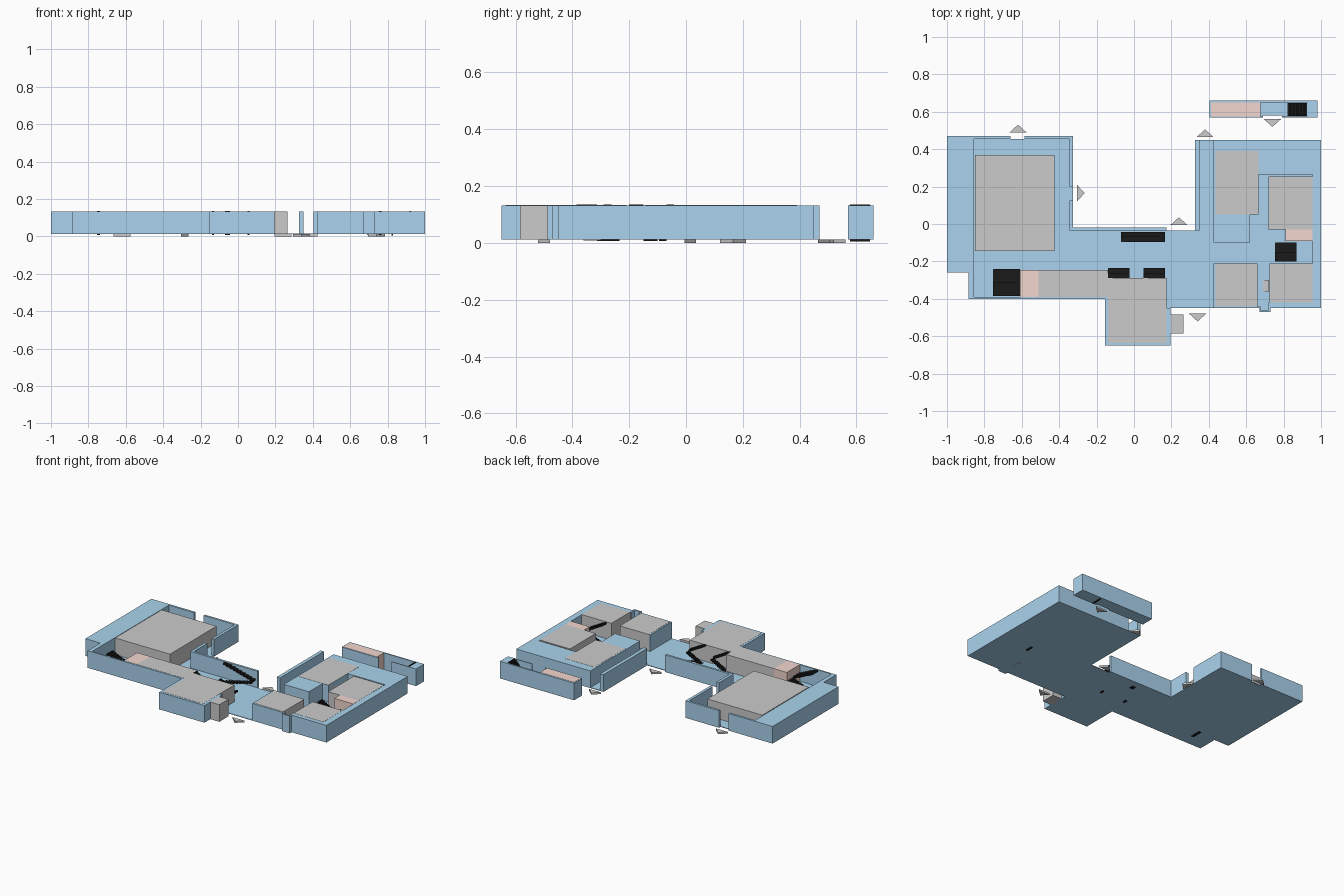
import bpy, bmesh, math

BASE, FLOOR, TOP = 0.012, 0.016, 0.132


def material(name, rgb):
    m = bpy.data.materials.new(name)
    m.diffuse_color = (*rgb, 1)
    return m


BLUE = material("blue", (0.40, 0.65, 0.85))
PINK = material("pink", (0.90, 0.68, 0.62))
BLACK = material("black", (0.01, 0.01, 0.01))


def finish(name, bm, mat):
    bmesh.ops.recalc_face_normals(bm, faces=bm.faces)
    me = bpy.data.meshes.new(name)
    bm.to_mesh(me)
    bm.free()
    ob = bpy.data.objects.new(name, me)
    bpy.context.collection.objects.link(ob)
    if mat:
        me.materials.append(mat)


def add_prism(bm, pts, z0, z1):
    face = bm.faces.new([bm.verts.new((x, y, z0)) for x, y in pts])
    ext = bmesh.ops.extrude_face_region(bm, geom=[face], use_keep_orig=True)
    for v in ext["geom"]:
        if isinstance(v, bmesh.types.BMVert):
            v.co.z = z1


def prism(name, pts, z0, z1, mat=None):
    bm = bmesh.new()
    add_prism(bm, pts, z0, z1)
    finish(name, bm, mat)


def rect(x0, x1, y0, y1):
    return [(x0, y0), (x1, y0), (x1, y1), (x0, y1)]


def flight(bm, x0, x1, y0, y1, z0, z1, n=9):
    """Row of overlapping treads climbing from x0 to x1."""
    dx, dz = (x1 - x0) / n, (z1 - z0) / n
    for i in range(n):
        xa, xb = sorted((x0 + i * dx, x0 + (i + 1) * dx))
        add_prism(bm, rect(xa, xb, y0, y1), z0 + (i - 0.6) * dz, z0 + (i + 1) * dz)


def switchback(name, x0, x1, y_low, y_high):
    """Lower flight to a landing at x1, upper flight back to x0."""
    bm = bmesh.new()
    ym, zm = (y_low + y_high) / 2, 0.072
    flight(bm, x0, x1, *sorted((y_low, ym)), 0.011, zm)
    flight(bm, x1, x0, *sorted((ym, y_high)), zm, 0.136)
    finish(name, bm, BLACK)


# Ground slab of the main building, notched at the north door
prism("main_floor", [
    (-1, 0.47), (-0.66, 0.47), (-0.66, 0.455), (-0.585, 0.455), (-0.585, 0.47),
    (-0.325, 0.47), (-0.325, -0.02), (0.175, -0.02), (0.175, -0.035), (0.325, -0.035),
    (0.325, 0.45), (1, 0.45), (1, -0.45), (0.73, -0.45), (0.73, -0.47), (0.67, -0.47),
    (0.67, -0.45), (0.195, -0.45), (0.195, -0.65), (-0.155, -0.65), (-0.155, -0.40),
    (-0.885, -0.40), (-0.885, -0.26), (-1, -0.26)], BASE, FLOOR, BLUE)

# Full-height blue walls and solid masses
prism("west_wall", [
    (-0.66, 0.47), (-1, 0.47), (-1, -0.26), (-0.885, -0.26), (-0.885, -0.40),
    (-0.155, -0.40), (-0.155, -0.65), (0.195, -0.65), (0.195, -0.45), (0.175, -0.45),
    (0.175, -0.635), (-0.14, -0.635), (-0.14, -0.39), (-0.855, -0.39),
    (-0.855, 0.455), (-0.66, 0.455)], BASE, TOP, BLUE)
prism("hall_corner_wall", [
    (-0.585, 0.47), (-0.325, 0.47), (-0.325, 0.20), (-0.345, 0.20),
    (-0.345, 0.455), (-0.585, 0.455)], BASE, TOP, BLUE)
prism("courtyard_wall", [
    (-0.345, 0.125), (-0.325, 0.125), (-0.325, -0.02), (0.175, -0.02),
    (0.175, -0.035), (-0.345, -0.035)], BASE, TOP, BLUE)
prism("courtyard_east_wall", rect(0.325, 0.35, -0.035, 0.45), BASE, TOP, BLUE)
prism("east_wing_mass", [
    (0.425, 0.45), (1, 0.45), (1, -0.45), (0.73, -0.45), (0.73, -0.47), (0.67, -0.47),
    (0.67, -0.45), (0.425, -0.45), (0.425, -0.21), (0.435, -0.21), (0.435, -0.44),
    (0.675, -0.44), (0.675, -0.46), (0.72, -0.46), (0.72, -0.42), (0.955, -0.42),
    (0.955, 0.265), (0.665, 0.265), (0.665, 0.05), (0.62, 0.05), (0.62, -0.10),
    (0.425, -0.10)], BASE, TOP, BLUE)

# Grey room blocks, pink rooms
rooms = [
    ("hall_room", (-0.85, -0.425, -0.145, 0.37), None),
    ("south_room", (-0.51, -0.14, -0.39, -0.245), None),
    ("annex_room", (-0.14, 0.175, -0.635, -0.29), None),
    ("northwest_classroom", (0.435, 0.665, 0.05, 0.39), None),
    ("northeast_classroom", (0.72, 0.955, -0.03, 0.255), None),
    ("southwest_classroom", (0.435, 0.66, -0.44, -0.21), None),
    ("southeast_classroom", (0.725, 0.955, -0.42, -0.21), None),
    ("south_washroom", (-0.61, -0.51, -0.39, -0.245), PINK),
    ("east_washroom", (0.81, 0.955, -0.09, -0.03), PINK),
    ("outbuilding_washroom", (0.412, 0.675, 0.576, 0.65), PINK),
]
for name, r, mat in rooms:
    prism(name, rect(*r), FLOOR, TOP + 0.001, mat)
prism("side_porch", rect(0.195, 0.265, -0.585, -0.485), BASE, TOP)

# Detached outbuilding: slab and wall with a door gap in front
prism("outbuilding_floor", [
    (0.405, 0.57), (0.69, 0.57), (0.69, 0.58), (0.79, 0.58), (0.79, 0.57),
    (0.98, 0.57), (0.98, 0.66), (0.405, 0.66)], BASE, FLOOR, BLUE)
prism("outbuilding_wall", [
    (0.69, 0.57), (0.405, 0.57), (0.405, 0.66), (0.98, 0.66), (0.98, 0.57),
    (0.79, 0.57), (0.79, 0.576), (0.925, 0.576), (0.925, 0.65), (0.412, 0.65),
    (0.412, 0.576), (0.69, 0.576)], BASE, TOP, BLUE)

# Staircases
switchback("west_stairs", -0.755, -0.61, -0.24, -0.385)
switchback("annex_stairs_left", -0.14, -0.025, -0.235, -0.29)
switchback("annex_stairs_right", 0.05, 0.165, -0.235, -0.29)
switchback("courtyard_stairs", -0.07, 0.165, -0.095, -0.042)
switchback("east_stairs", 0.755, 0.87, -0.10, -0.20)
bm = bmesh.new()
flight(bm, 0.82, 0.925, 0.577, 0.647, 0.011, 0.136, 14)
finish("outbuilding_stairs", bm, BLACK)
bm = bmesh.new()
flight(bm, 0.69, 0.722, -0.36, -0.30, 0.012, 0.04, 4)
finish("corridor_steps", bm, None)

# Entrance arrow markers: centre and pointing angle
for i, (x, y, deg) in enumerate([
        (-0.62, 0.51, 90), (-0.285, 0.165, 0), (0.24, 0.015, 90),
        (0.38, 0.485, 90), (0.34, -0.50, -90), (0.74, 0.54, -90)]):
    c, s = math.cos(math.radians(deg)), math.sin(math.radians(deg))
    tri = [(-0.021, -0.046), (0.021, 0), (-0.021, 0.046)]
    prism(f"entrance_marker_{i + 1}",
          [(x + c * a - s * b, y + s * a + c * b) for a, b in tri], 0, BASE)
